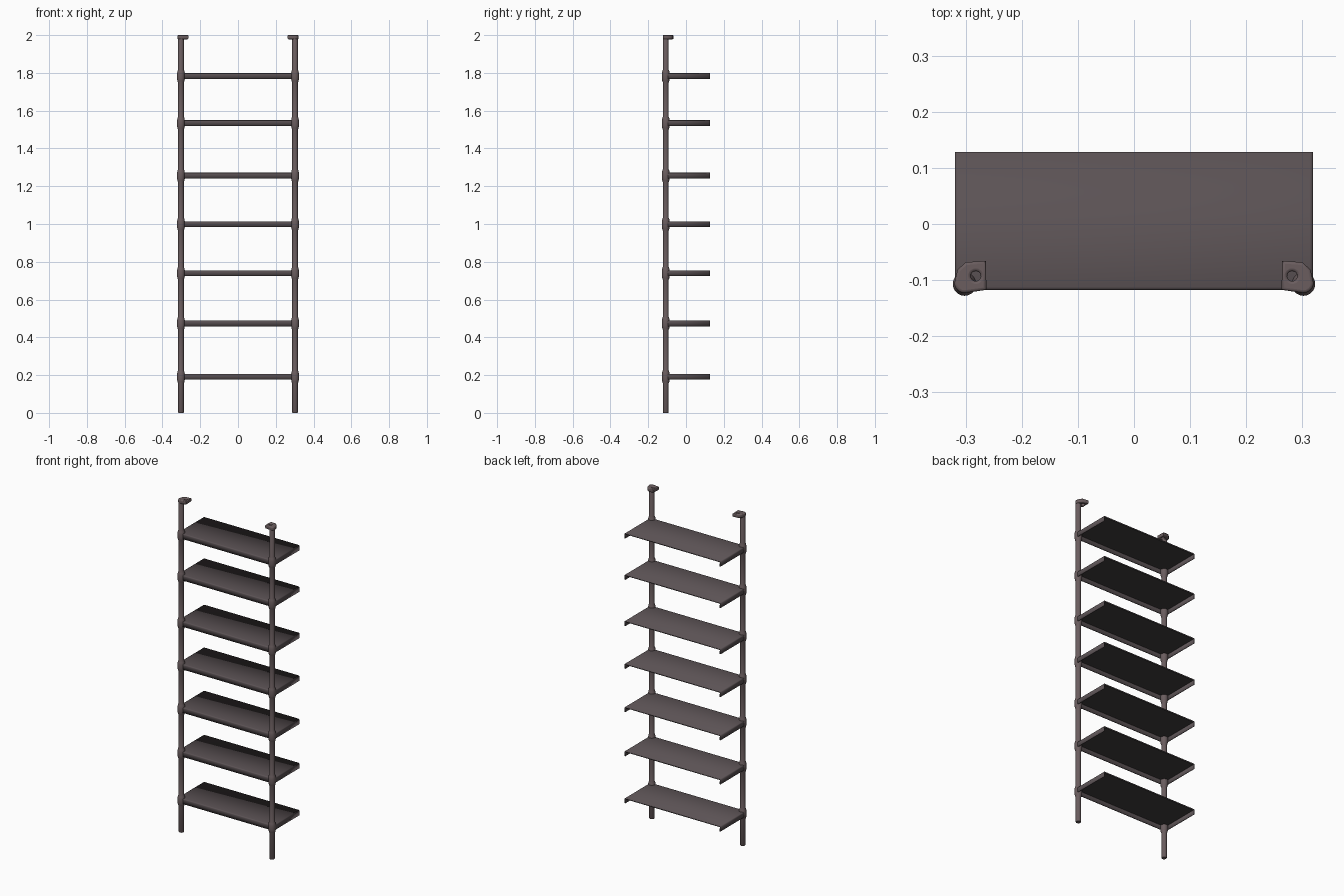
import bpy, bmesh, math

if "Cube" in bpy.data.objects:
    bpy.data.objects.remove(bpy.data.objects["Cube"])

SHELF_Z = [0.191, 0.474, 0.739, 0.999, 1.256, 1.534, 1.783]
POST_X, POST_Y = 0.302, -0.107


def material(name, rgb):
    m = bpy.data.materials.new(name)
    m.diffuse_color = (*rgb, 1)
    m.use_nodes = True
    m.node_tree.nodes["Principled BSDF"].inputs["Base Color"].default_value = m.diffuse_color
    return m


post_mat = material("warm brown metal", (0.145, 0.110, 0.114))
shelf_mat = material("grey brown metal", (0.104, 0.084, 0.089))
under_mat = material("dark underside", (0.050, 0.046, 0.047))


def add(name, mesh, mat, angle=40):
    ob = bpy.data.objects.new(name, mesh)
    bpy.context.collection.objects.link(ob)
    mesh.materials.clear()
    mesh.materials.append(mat)
    bpy.ops.object.select_all(action='DESELECT')
    ob.select_set(True)
    bpy.context.view_layer.objects.active = ob
    bpy.ops.object.shade_smooth_by_angle(angle=math.radians(angle))
    return ob


def to_mesh(bm, name):
    bmesh.ops.recalc_face_normals(bm, faces=bm.faces)
    me = bpy.data.meshes.new(name)
    bm.to_mesh(me)
    bm.free()
    return me


def lathe(name, profile, sides=20):
    bm = bmesh.new()
    rings = [[bm.verts.new((r * math.cos(2 * math.pi * i / sides),
                            r * math.sin(2 * math.pi * i / sides), z))
              for i in range(sides)] for r, z in profile]
    for a, b in zip(rings, rings[1:]):
        for i in range(sides):
            j = (i + 1) % sides
            bm.faces.new((a[i], a[j], b[j], b[i]))
    bm.faces.new(rings[0][::-1])
    bm.faces.new(rings[-1])
    return to_mesh(bm, name)


def shelf_mesh(name):
    # sheet with lips on the front and both ends, open at the back and below
    bm = bmesh.new()
    bmesh.ops.create_cube(bm, size=1)
    for v in bm.verts:
        v.co = (v.co.x * 0.638, v.co.y * 0.246 + 0.005, v.co.z * 0.031)

    def rounded(e):
        ns = [f.normal for f in e.link_faces]
        return not any(n.z < -0.5 or n.y > 0.5 for n in ns)
    bm.normal_update()
    bmesh.ops.bevel(bm, geom=[e for e in bm.edges if rounded(e)], offset=0.006,
                    segments=3, profile=0.5, affect='EDGES')
    bm.normal_update()
    bmesh.ops.delete(bm, geom=[f for f in bm.faces if f.normal.z < -0.9 or f.normal.y > 0.9],
                     context='FACES')
    me = bpy.data.meshes.new(name)
    bm.to_mesh(me)
    bm.free()
    return me


def box_mesh(name, sx, sy, sz):
    bm = bmesh.new()
    bmesh.ops.create_cube(bm, size=1)
    for v in bm.verts:
        v.co = (v.co.x * sx, v.co.y * sy, v.co.z * sz)
    return to_mesh(bm, name)


def bracket_mesh(side):
    # flat tab with a screw hole, rounded on the outer end
    cu = bpy.data.curves.new("bracket_outline", 'CURVE')
    cu.dimensions = '2D'
    cu.fill_mode = 'BOTH'
    cu.extrude, cu.bevel_depth, cu.bevel_resolution = 0.006, 0.005, 2
    arc = [(0.302 + 0.013 * math.cos(t), -0.105 + 0.013 * math.sin(t))
           for t in [math.radians(a) for a in range(-90, 1, 15)]]
    outline = arc + [(0.310, -0.084), (0.298, -0.073), (0.269, -0.071), (0.268, -0.113)]
    hole = [(0.282 + 0.014 * math.cos(t), -0.093 + 0.014 * math.sin(t))
            for t in [2 * math.pi * i / 20 for i in range(20)]]
    for pts in (outline, hole):
        sp = cu.splines.new('POLY')
        sp.points.add(len(pts) - 1)
        sp.use_cyclic_u = True
        for p, (x, y) in zip(sp.points, pts):
            p.co = (x * side, y, 0, 1)
    tmp = bpy.data.objects.new("bracket_curve", cu)
    bpy.context.collection.objects.link(tmp)
    bpy.context.view_layer.update()
    dg = bpy.context.evaluated_depsgraph_get()
    me = bpy.data.meshes.new_from_object(tmp.evaluated_get(dg))
    bpy.data.objects.remove(tmp)
    return me


# posts with a rounded collar at every shelf
profile = [(0.013, 0.0), (0.0155, 0.004)]
for z in SHELF_Z:
    profile += [(0.0155, z - 0.034), (0.0185, z - 0.026), (0.021, z - 0.013),
                (0.021, z + 0.013), (0.0185, z + 0.026), (0.0155, z + 0.034)]
profile += [(0.0155, 1.985), (0.013, 1.992)]
for side, label in ((-1, "left"), (1, "right")):
    post = add(label + "_post", lathe("post", profile), post_mat)
    post.location = (side * POST_X, POST_Y, 0)
    bracket = add(label + "_top_bracket", bracket_mesh(side), post_mat)
    bracket.location.z = 1.989

# shelves and their dark undersides
for i, z in enumerate(SHELF_Z, 1):
    shelf = add(f"shelf_{i}", shelf_mesh("shelf"), shelf_mat)
    shelf.location.z = z
    mod = shelf.modifiers.new("thickness", 'SOLIDIFY')
    mod.thickness, mod.offset = 0.005, -1
    under = add(f"shelf_underside_{i}", box_mesh("underside", 0.624, 0.236, 0.002), under_mat)
    under.location = (0, 0.0085, z + 0.0098)
